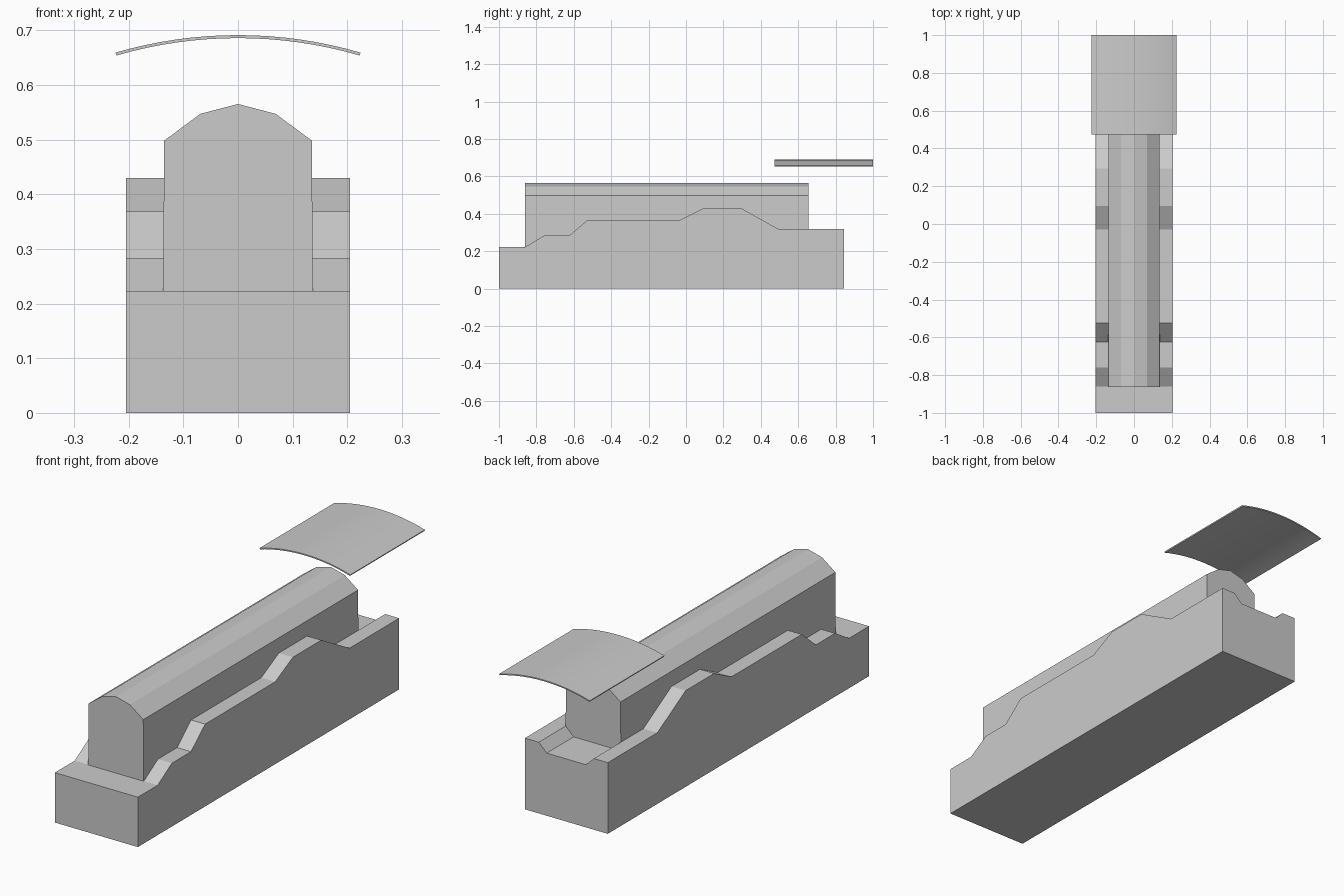
import bpy, bmesh, math
from mathutils import Vector

if "Cube" in bpy.data.objects:
    bpy.data.objects.remove(bpy.data.objects["Cube"])


def prism(name, points, axis, start, end):
    """Extrude a closed outline along x (points are y,z) or y (points are x,z)."""
    def place(p, t):
        return (t, p[0], p[1]) if axis == 'x' else (p[0], t, p[1])
    bm = bmesh.new()
    face = bm.faces.new([bm.verts.new(place(p, start)) for p in points])
    out = bmesh.ops.extrude_face_region(bm, geom=[face])
    step = Vector(place((0, 0), end - start))
    bmesh.ops.translate(bm, vec=step, verts=[v for v in out['geom'] if isinstance(v, bmesh.types.BMVert)])
    bmesh.ops.recalc_face_normals(bm, faces=bm.faces)
    mesh = bpy.data.meshes.new(name)
    bm.to_mesh(mesh)
    bm.free()
    ob = bpy.data.objects.new(name, mesh)
    bpy.context.collection.objects.link(ob)
    return ob


def mirrored(right):
    """Complete an outline given from bottom to top on the +x side."""
    return right + [(-x, z) for x, z in reversed(right) if x > 0]


# stepped lower body
base = prism("stepped_base", [
    (-1, 0), (-1, 0.223), (-0.86, 0.223), (-0.76, 0.283), (-0.625, 0.283),
    (-0.525, 0.368), (-0.03, 0.368), (0.095, 0.43), (0.295, 0.43),
    (0.495, 0.318), (0.845, 0.318), (0.845, 0)], 'x', -0.205, 0.205)

# sunken floor behind the boiler, open at the back
cutter = prism("floor_cutter", mirrored([(0.097, 0.28), (0.177, 0.358)]), 'y', 0.65, 0.95)
cut = base.modifiers.new("sunken_floor", 'BOOLEAN')
cut.operation = 'DIFFERENCE'
cut.solver = 'EXACT'
cut.object = cutter
bpy.context.view_layer.objects.active = base
base.select_set(True)
bpy.ops.object.modifier_apply(modifier=cut.name)
bpy.data.objects.remove(cutter)

# boiler housing with faceted top
prism("boiler_housing", mirrored([
    (0.137, 0.223), (0.135, 0.498), (0.069, 0.547), (0, 0.565)]), 'y', -0.862, 0.655)

# thin curved canopy
R, top, thick, n = 0.8, 0.691, 0.0055, 16
half = math.asin(0.224 / R)
angles = [half * (2 * i / n - 1) for i in range(n + 1)]


def arc(r, order):
    return [(r * math.sin(a), top - R + r * math.cos(a)) for a in order]


canopy = prism("canopy", arc(R, angles) + arc(R - thick, angles[::-1]), 'y', 0.473, 1.0)
bpy.ops.object.select_all(action='DESELECT')
bpy.context.view_layer.objects.active = canopy
canopy.select_set(True)
bpy.ops.object.shade_smooth_by_angle(angle=math.radians(30))
